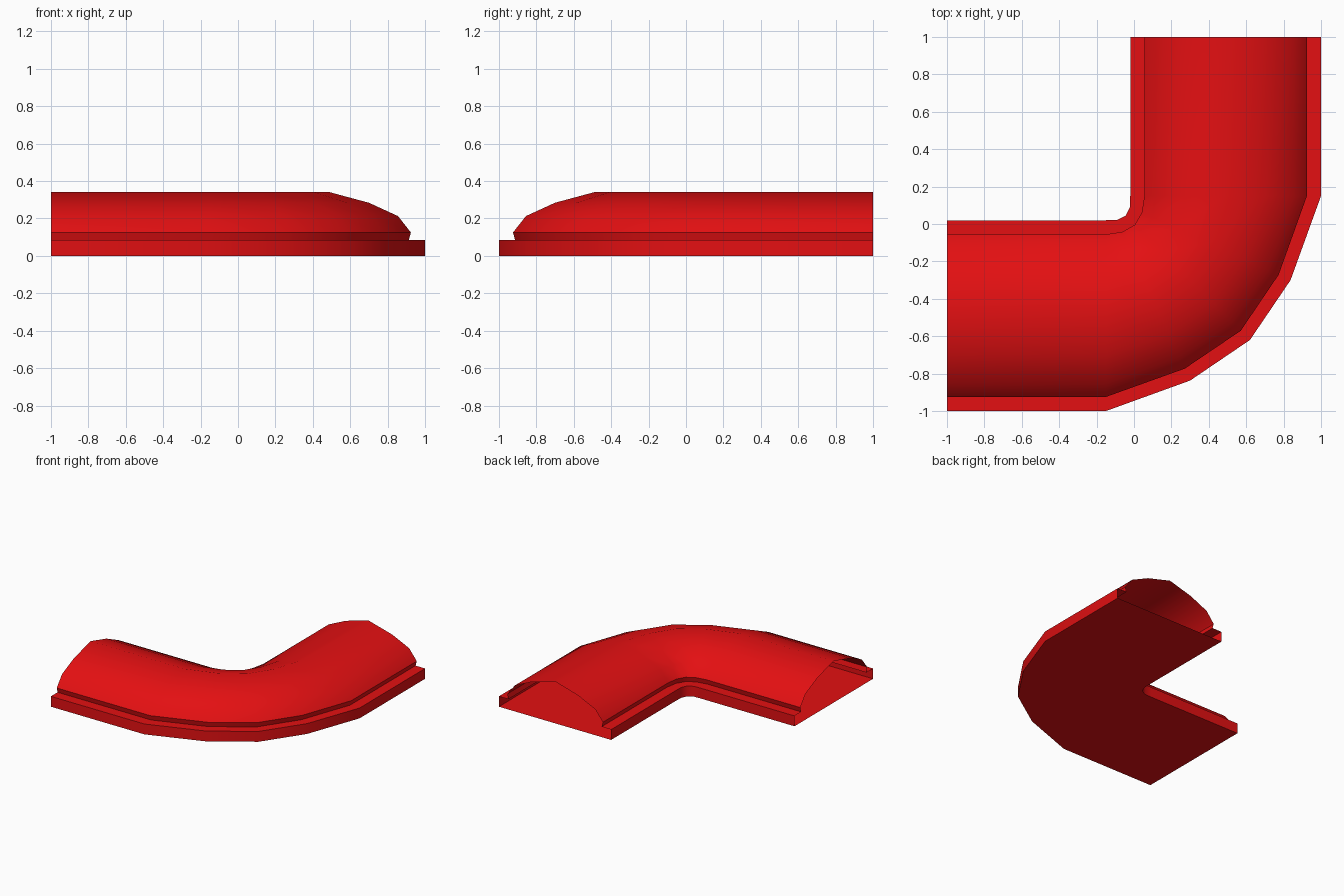
import bpy
import bmesh
from math import radians
from mathutils import Vector

default = bpy.data.objects.get("Cube")
if default:
    bpy.data.objects.remove(default, do_unlink=True)

# Glossy red plastic
red = bpy.data.materials.new("red")
red.use_nodes = True
colour = (0.77, 0.005, 0.006, 1)
red.diffuse_color = colour
red.node_tree.nodes["Principled BSDF"].inputs["Base Color"].default_value = colour

# Cross-section: flat floor, side walls and lips, with an arch on top.
# Each point is (fraction from inner edge to outer edge, height).
arch_half = [(0.915, 0.085), (0.926, 0.125), (0.858, 0.213), (0.706, 0.284)]
right_half = [(1, 0), (1, 0.085)] + arch_half
left_half = [(1 - t, z) for t, z in reversed(right_half)]
profile = right_half + [(0.495, 0.342)] + left_half

# Stations along one arm to the middle of the bend: (inner point, outer point)
arm = [
    (Vector((-0.02, 1)), Vector((1, 1))),
    (Vector((-0.02, 0.15)), Vector((1, 0.15))),
    (Vector((-0.022, 0.09)), Vector((0.837, -0.30))),
]
middle = (Vector((-0.045, 0.045)), Vector((0.62, -0.62)))


def flip(p):
    """Mirror a point across the diagonal of the bend."""
    return Vector((-p.y, -p.x))


stations = arm + [middle] + [(flip(a), flip(b)) for a, b in reversed(arm)]

# Sweep the cross-section through the stations, leaving both ends open
bm = bmesh.new()
rings = []
for inner, outer in stations:
    ring = []
    for t, z in profile:
        p = inner.lerp(outer, t)
        ring.append(bm.verts.new((p.x, p.y, z)))
    rings.append(ring)

count = len(profile)
for near, far in zip(rings, rings[1:]):
    for k in range(count):
        n = (k + 1) % count
        bm.faces.new((near[k], near[n], far[n], far[k]))

mesh = bpy.data.meshes.new("curved_channel")
bm.to_mesh(mesh)
bm.free()
mesh.materials.append(red)
channel = bpy.data.objects.new("curved_channel", mesh)
bpy.context.collection.objects.link(channel)

# Smooth arch with crisp lips
bpy.ops.object.select_all(action="DESELECT")
channel.select_set(True)
bpy.context.view_layer.objects.active = channel
bpy.ops.object.shade_smooth_by_angle(angle=radians(40))
